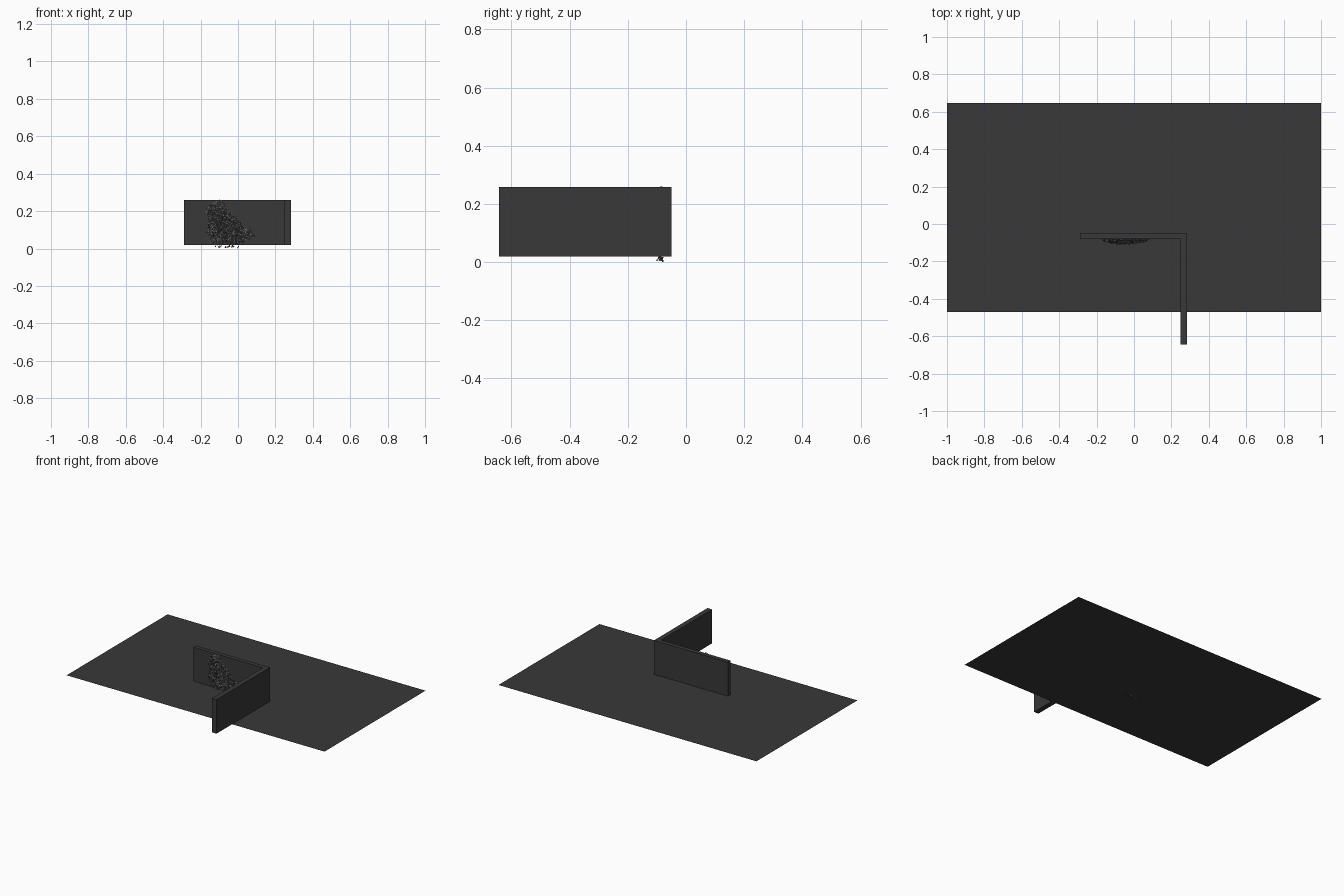
import bpy, bmesh, math, random
from mathutils import Vector, Matrix

if "Cube" in bpy.data.objects:
    bpy.data.objects.remove(bpy.data.objects["Cube"])

random.seed(4)
FLOOR, TOP, FACE = 0.02, 0.258, -0.08


def material(name, value):
    mat = bpy.data.materials.new(name)
    mat.diffuse_color = (value, value, value, 1)
    mat.use_nodes = True
    mat.node_tree.nodes["Principled BSDF"].inputs["Base Color"].default_value = mat.diffuse_color
    return mat


STONE = material("dark_grey", 0.04)
IVY = material("ivy_grey", 0.15)


def finish(bm, name, mat):
    mesh = bpy.data.meshes.new(name)
    bm.to_mesh(mesh)
    bm.free()
    mesh.materials.append(mat)
    ob = bpy.data.objects.new(name, mesh)
    bpy.context.collection.objects.link(ob)
    return ob


# Flat ground sheet
bm = bmesh.new()
bm.faces.new([bm.verts.new((x, y, FLOOR)) for x, y in
              ((-1, -0.47), (1, -0.47), (1, 0.648), (-1, 0.648))])
finish(bm, "ground_sheet", STONE)

# L-shaped wall: footprint of long leg, corner and side leg, raised as one piece
bm = bmesh.new()
pts = [(-0.29, -0.05), (-0.29, FACE), (0.248, FACE), (0.248, -0.643),
       (0.283, -0.643), (0.283, FACE), (0.283, -0.05), (0.248, -0.05)]
v = [bm.verts.new((x, y, FLOOR)) for x, y in pts]
faces = [bm.faces.new([v[i] for i in q]) for q in
         ((0, 1, 2, 7), (2, 5, 6, 7), (2, 3, 4, 5))]
ret = bmesh.ops.extrude_face_region(bm, geom=faces, use_keep_orig=True)
for e in ret["geom"]:
    if isinstance(e, bmesh.types.BMVert):
        e.co.z = TOP
bmesh.ops.recalc_face_normals(bm, faces=bm.faces)
finish(bm, "corner_wall", STONE)

# Outline of the ivy patch: height, left edge, right edge
OUTLINE = [(0.0, -0.11, 0.0), (0.03, -0.15, 0.04), (0.06, -0.155, 0.085),
           (0.085, -0.165, 0.085), (0.12, -0.17, 0.045), (0.16, -0.16, 0.0),
           (0.20, -0.172, -0.045), (0.225, -0.165, -0.07), (0.26, -0.11, -0.085)]


def edges(z):
    for (z0, l0, r0), (z1, l1, r1) in zip(OUTLINE, OUTLINE[1:]):
        if z <= z1:
            t = (z - z0) / (z1 - z0)
            return l0 + (l1 - l0) * t, r0 + (r1 - r0) * t
    return OUTLINE[-1][1:]


# Ivy leaves: small folded diamonds, thickest in the middle, ragged at the rim
bm = bmesh.new()
count = 0
while count < 1000:
    z = random.uniform(0.006, 0.257)
    x = random.uniform(-0.18, 0.09)
    left, right = edges(z)
    if not left < x < right:
        continue
    u = (x - left) / (right - left) * 2 - 1
    if random.random() < 0.7 * u * u or (z < FLOOR + 0.005 and random.random() < 0.75):
        continue
    count += 1
    bulge = (1 - u * u) * min(1, (0.27 - z) / 0.1)
    y = FACE - 0.002 - random.random() * (0.004 + 0.023 * bulge)
    if z < FLOOR + 0.005:
        y = random.uniform(-0.1, -0.08)
    s = random.uniform(0.004, 0.008)
    rot = (Matrix.Rotation(random.gauss(0, 0.6), 3, 'Z')
           @ Matrix.Rotation(random.gauss(-0.4, 0.5), 3, 'X')
           @ Matrix.Rotation(random.uniform(0, math.tau), 3, 'Y'))
    a, b, c, d = [bm.verts.new(Vector((x, y, z)) + rot @ (Vector(p) * s)) for p in
                  ((0, 0, -1), (0.8, 0.25, 0), (0, 0, 1), (-0.8, 0.25, 0))]
    bm.faces.new((a, b, c))
    bm.faces.new((a, c, d))
finish(bm, "ivy_leaves", IVY)

# Ivy stems: thin wandering vines from the root up the wall
curve = bpy.data.curves.new("ivy_stems", 'CURVE')
curve.dimensions = '3D'
curve.bevel_depth = 0.0012
curve.bevel_resolution = 0
curve.materials.append(IVY)
for i in range(16):
    f = i / 15
    h = random.uniform(0.08, 0.24)
    left, right = edges(h)
    end = left + (right - left) * f
    sp = curve.splines.new('POLY')
    sp.points.add(9)
    for k, p in enumerate(sp.points):
        t = k / 9
        p.co = (-0.05 + (end + 0.05) * t + random.gauss(0, 0.004),
                FACE - 0.003 - 0.012 * random.random(), FLOOR + (h - FLOOR) * t, 1)
stems = bpy.data.objects.new("ivy_stems", curve)
bpy.context.collection.objects.link(stems)

# Stray roots that hang just below the ground sheet
bm = bmesh.new()
for x in (-0.10, 0.0):
    for k in range(3):
        m = (Matrix.Translation((x + random.gauss(0, 0.004), -0.08 - 0.005 * k, 0.0045 + 0.004 * k))
             @ Matrix.Rotation(random.uniform(0, 3), 4, 'Y'))
        bmesh.ops.create_cone(bm, segments=4, radius1=0.0025, radius2=0.001,
                              depth=0.008, cap_ends=True, matrix=m)
finish(bm, "ivy_roots", IVY)
